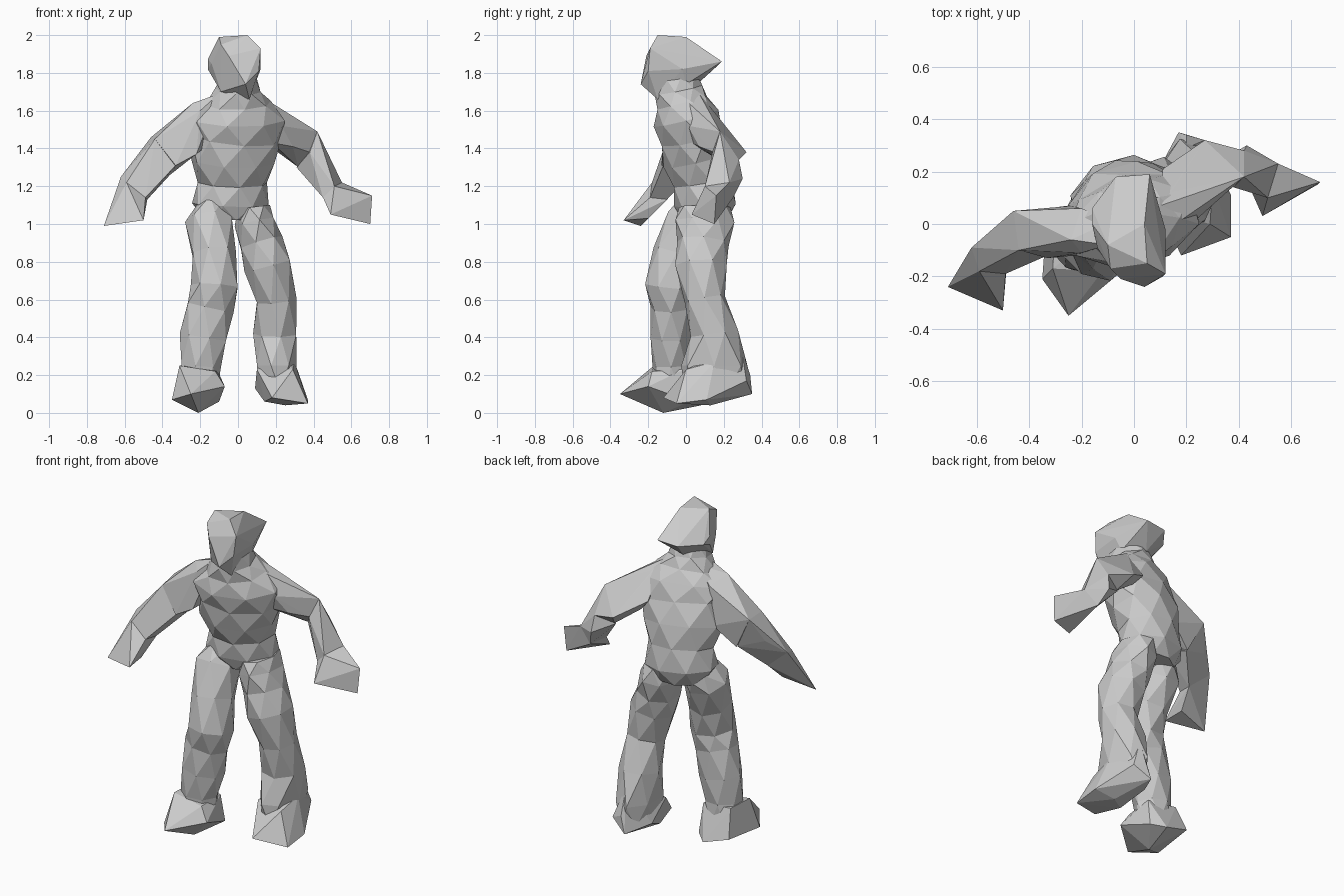
import bpy
import bmesh
from math import cos, sin, pi
from mathutils import Vector

default_cube = bpy.data.objects.get("Cube")
if default_cube:
    bpy.data.objects.remove(default_cube, do_unlink=True)

# One plain grey for the whole figure
grey = bpy.data.materials.new("plain_grey")
grey.use_nodes = True
grey_value = (0.6, 0.6, 0.6, 1)
grey.diffuse_color = grey_value
shader = next(n for n in grey.node_tree.nodes if n.type == "BSDF_PRINCIPLED")
shader.inputs["Base Color"].default_value = grey_value

CM = 0.01  # all part sizes below are in hundredths of a unit


def finish(name, bm):
    """Turn a bmesh into a flat shaded, named object."""
    bmesh.ops.recalc_face_normals(bm, faces=bm.faces)
    mesh = bpy.data.meshes.new(name)
    bm.to_mesh(mesh)
    bm.free()
    mesh.materials.append(grey)
    part = bpy.data.objects.new(name, mesh)
    bpy.context.scene.collection.objects.link(part)
    return part


def faceted_tube(name, side_axis, sides, rings):
    """Loft rings (x, y, z, half width, half depth) square to their path.
    Every other ring is turned half a step, giving triangular facets."""
    bm = bmesh.new()
    centres = [Vector(ring[:3]) * CM for ring in rings]
    last = len(rings) - 1
    loops = []
    for i, (centre, ring) in enumerate(zip(centres, rings)):
        tangent = centres[min(i + 1, last)] - centres[max(i - 1, 0)]
        tangent.normalize()
        across = Vector(side_axis)
        across = (across - tangent * across.dot(tangent)).normalized()
        depth = tangent.cross(across)
        half_width, half_depth = ring[3] * CM, ring[4] * CM
        loop = []
        for k in range(sides):
            angle = (k + (i % 2) / 2) * 2 * pi / sides
            offset = across * half_width * cos(angle) + depth * half_depth * sin(angle)
            loop.append(bm.verts.new(centre + offset))
        loops.append(loop)

    # Triangle bands between neighbouring rings
    for i, (low, high) in enumerate(zip(loops, loops[1:])):
        for k in range(sides):
            n = (k + 1) % sides
            if i % 2 == 0:
                bm.faces.new((low[k], low[n], high[k]))
                bm.faces.new((low[n], high[n], high[k]))
            else:
                bm.faces.new((low[k], low[n], high[n]))
                bm.faces.new((low[k], high[n], high[k]))

    bm.faces.new(loops[0])
    bm.faces.new(loops[-1])
    return finish(name, bm)


def faceted_block(name, corners):
    """Wrap a few corner points in flat facets."""
    bm = bmesh.new()
    for corner in corners:
        bm.verts.new(Vector(corner) * CM)
    result = bmesh.ops.convex_hull(bm, input=bm.verts)
    loose = [v for v in result["geom_interior"] if isinstance(v, bmesh.types.BMVert)]
    bmesh.ops.delete(bm, geom=loose, context="VERTS")
    return finish(name, bm)


# Torso and neck, twisted so that the left shoulder sits further back
shoulder_line = (cos(pi / 12), sin(pi / 12), 0)
faceted_tube("torso", shoulder_line, 8, [
    (-4, 10, 102, 14, 12),
    (-4, 10, 110, 21, 16),
    (-3, 9, 122, 19, 16),
    (-3, 6, 134, 23, 18),
    (-1, 3, 146, 25, 17),
    (0, 0, 156, 26, 17),
    (0, -2, 164, 18, 14),
    (0, -4, 171, 12, 13),
    (1, -5, 179, 9, 11),
])

# Head, with a pointed back and a forward chin running into the neck
faceted_block("head", [
    (-10, -8, 199), (5, -15, 200), (4, 0, 199), (-9, -17, 195),
    (12, -19, 193), (11, -20, 181), (4, -24, 174), (9, 0, 174),
    (12, -2, 182), (6, 19, 186), (-7, 18, 185), (-16, 6, 184),
    (-16, 0, 182), (-16, 0, 187), (-8, -10, 175), (-5, -21, 189),
    (-3, 7, 175), (-14, -9, 185), (6, -15, 166), (-9, -13, 170),
])

# Legs
sideways = (1, 0, 0)
faceted_tube("right_leg", sideways, 7, [
    (-13, 7, 109, 8, 11),
    (-15, 2, 101, 13, 13),
    (-13, -5, 84, 12, 13),
    (-12, -9, 67, 13, 13),
    (-15, -8, 56, 13, 11),
    (-18, -8, 40, 13, 11),
    (-20, -8, 25, 11, 10),
    (-20, -7, 12, 10, 9),
])
faceted_tube("left_leg", sideways, 7, [
    (8, 10, 109, 9, 14),
    (9, 10, 101, 11, 16),
    (12, 9, 90, 12, 14),
    (16, 8, 78, 13, 14),
    (20, 10, 60, 11, 11),
    (20, 15, 42, 12, 13),
    (20, 15, 25, 11, 18),
    (20, 15, 12, 9, 16),
])

# Feet
faceted_block("right_foot", [
    (-25, -35, 10), (-35, -21, 7), (-7, -20, 14), (-21, -12, 0),
    (-31, -17, 25), (-12, -18, 22), (-11, -1, 23), (-33, 6, 9),
    (-30, 0, 25), (-10, 2, 6), (-17, 8, 4),
])
faceted_block("left_foot", [
    (18, -12, 8), (37, -5, 5), (37, 11, 7), (27, 32, 17),
    (17, 35, 10), (9, 20, 13), (10, 5, 23), (30, 15, 27),
    (29, 0, 23), (14, 5, 6), (25, 13, 4), (20, 34, 20), (20, 29, 36),
])

# Upper arms, running up over the shoulders to the neck
faceted_block("right_upper_arm", [
    (-20, -11, 160), (-20, 6, 160), (-24, -6, 164), (-46, 5, 146),
    (-44, -10, 145), (-33, -13, 131), (-36, 3, 126), (-22, -12, 137),
    (-23, 7, 137), (-12, 0, 145), (-10, -8, 169), (-9, 1, 168),
])
faceted_block("left_upper_arm", [
    (23, 12, 160), (10, -4, 169), (10, 7, 169), (14, 12, 163),
    (27, 32, 138), (11, 21, 148), (23, 1, 152), (42, 18, 149),
    (42, 28, 134), (38, 15, 138), (32, 23, 130), (29, 7, 141),
    (18, 3, 143), (17, 19, 141),
])

# Forearms
faceted_block("right_forearm", [
    (-46, 5, 146), (-44, -10, 145), (-52, -2, 132), (-33, -12, 131),
    (-36, 2, 126), (-62, -9, 125), (-48, -10, 113), (-49, -19, 114),
    (-59, -18, 122),
])
faceted_block("left_forearm", [
    (42, 18, 149), (42, 28, 134), (38, 14, 138), (31, 23, 130),
    (55, 23, 122), (51, 10, 120), (45, 12, 114), (47, 25, 114),
    (42, 15, 120), (43, 30, 124),
])

# Hands, flat wedges with a wide end
faceted_block("right_hand", [
    (-62, -9, 125), (-48, -10, 113), (-49, -19, 114), (-59, -18, 122),
    (-71, -24, 99), (-50, -33, 102), (-51, -20, 103),
])
faceted_block("left_hand", [
    (55, 23, 122), (47, 25, 114), (45, 12, 114), (51, 10, 120),
    (71, 16, 115), (70, 15, 100), (49, 3, 105),
])
